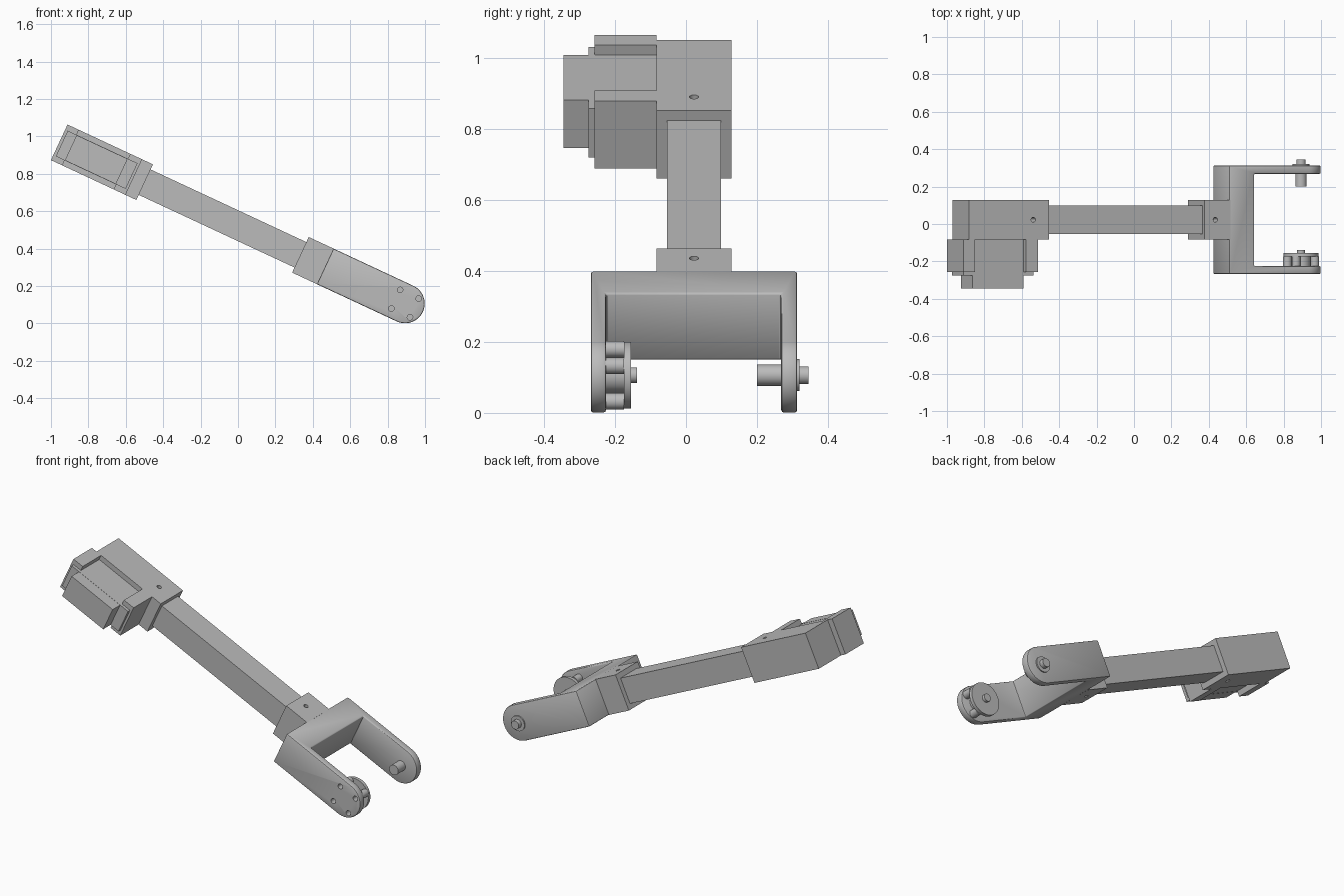
import bpy, bmesh, math
from mathutils import Matrix, Vector

if "Cube" in bpy.data.objects:
    bpy.data.objects.remove(bpy.data.objects["Cube"], do_unlink=True)

# The arm is laid out along local x with the pivot at the origin, then tilted
TILT = Matrix.Translation((0.893, 0, 0.106)) @ Matrix.Rotation(math.radians(25), 4, 'Y')
MID = 0.0225      # centre plane of the arm in y
R = 0.105         # half height of housings and fork

grey = bpy.data.materials.new("machined_grey")
grey.use_nodes = True
grey.diffuse_color = (0.5, 0.5, 0.5, 1)
grey.node_tree.nodes["Principled BSDF"].inputs["Base Color"].default_value = (0.5, 0.5, 0.5, 1)


def finish(name, bm):
    bmesh.ops.recalc_face_normals(bm, faces=bm.faces)
    bm.transform(TILT)
    mesh = bpy.data.meshes.new(name)
    bm.to_mesh(mesh)
    bm.free()
    mesh.materials.append(grey)
    obj = bpy.data.objects.new(name, mesh)
    bpy.context.collection.objects.link(obj)
    return obj


def box(name, x, y, z):
    bm = bmesh.new()
    bmesh.ops.create_cube(bm, size=1)
    for v in bm.verts:
        v.co = Vector([lo + (c + 0.5) * (hi - lo) for c, (lo, hi) in zip(v.co, (x, y, z))])
    return finish(name, bm)


def rod(name, x, z, y, r, sides=32, axis='X'):
    """Cylinder along y; axis 'Z' makes it vertical, with y as its z range."""
    bm = bmesh.new()
    bmesh.ops.create_cone(bm, cap_ends=True, segments=sides, radius1=r, radius2=r, depth=y[1] - y[0])
    centre = (y[0] + y[1]) / 2
    if axis == 'Z':
        bm.transform(Matrix.Translation((x, z, centre)))
    else:
        bm.transform(Matrix.Translation((x, centre, z)) @ Matrix.Rotation(math.pi / 2, 4, 'X'))
    return finish(name, bm)


def apply(obj, mod):
    bpy.context.view_layer.objects.active = obj
    bpy.ops.object.modifier_apply(modifier=mod.name)


def cut(obj, cutter):
    mod = obj.modifiers.new("cut", 'BOOLEAN')
    mod.operation = 'DIFFERENCE'
    mod.solver = 'EXACT'
    mod.object = cutter
    apply(obj, mod)
    bpy.data.objects.remove(cutter, do_unlink=True)


def smooth(obj):
    bpy.ops.object.select_all(action='DESELECT')
    obj.select_set(True)
    bpy.context.view_layer.objects.active = obj
    bpy.ops.object.shade_smooth_by_angle(angle=math.radians(35))


# Square beam joining the motor housing and the fork
box("arm_beam", (-1.6, -0.55), (MID - 0.076, MID + 0.076), (-0.075, 0.075))

# Motor housing and fork socket, each with a vertical set screw hole
for name, x, hole_x in (("motor_housing", (-2.007, -1.536), -1.628),
                        ("fork_socket", (-0.617, -0.465), -0.554)):
    part = box(name, x, (MID - R, MID + R), (-R, R))
    cut(part, rod("hole", hole_x, MID, (-0.2, 0.2), 0.013, 24, 'Z'))
    smooth(part)

# Bracket cheeks either side of the motor
for name, x in (("bracket_outer", (-2.04, -1.973)), ("bracket_inner", (-1.67, -1.6))):
    box(name, x, (-0.257, -0.0825), (-R, R))

# Motor with its mounting flange
box("motor_body", (-1.972, -1.671), (-0.345, -0.08), (-0.0745, 0.0745))
box("motor_flange", (-2.025, -1.613), (-0.275, -0.256), (-0.0755, 0.0755))

# Fork: rounded profile extruded across, with the middle cut away
bm = bmesh.new()
profile = [(-0.471, -R), (-0.471, R)]
profile += [(R * math.sin(a), R * math.cos(a)) for a in (math.pi * i / 24 for i in range(25))]
face = bm.faces.new([bm.verts.new((x, -0.268, z)) for x, z in profile])
out = bmesh.ops.extrude_face_region(bm, geom=[face])
bmesh.ops.translate(bm, vec=(0, 0.581, 0), verts=[g for g in out["geom"] if isinstance(g, bmesh.types.BMVert)])
fork = finish("fork", bm)
cut(fork, box("gap", (-0.323, 0.3), (-0.225, 0.268), (-0.3, 0.3)))
bevel = fork.modifiers.new("bevel", 'BEVEL')
bevel.width = 0.007
bevel.segments = 2
bevel.limit_method = 'ANGLE'
bevel.angle_limit = math.radians(40)
apply(fork, bevel)

# Screw holes through the front fork plate and the bosses behind them
corners = [(sx * 0.055, sz * 0.055) for sx in (-1, 1) for sz in (-1, 1)]
for i, (x, z) in enumerate(corners):
    cut(fork, rod("hole", x, z, (-0.3, -0.2), 0.015, 20))
    boss = rod("horn_boss_%d" % (i + 1), x, z, (-0.226, -0.174), 0.023)
    cut(boss, rod("hole", x, z, (-0.3, -0.18), 0.015, 20))
    smooth(boss)
smooth(fork)

# Horn disc on the front plate, and the pivot pin on the back plate
for name, y, r in (("horn_hub", (-0.226, -0.174), 0.05),
                   ("horn_disc", (-0.175, -0.155), 0.094),
                   ("horn_pin", (-0.156, -0.138), 0.022),
                   ("pivot_pin_inner", (0.2, 0.27), 0.03),
                   ("pivot_washer", (0.311, 0.32), 0.045),
                   ("pivot_pin_outer", (0.318, 0.345), 0.025)):
    smooth(rod(name, 0, 0, y, r, 48))
